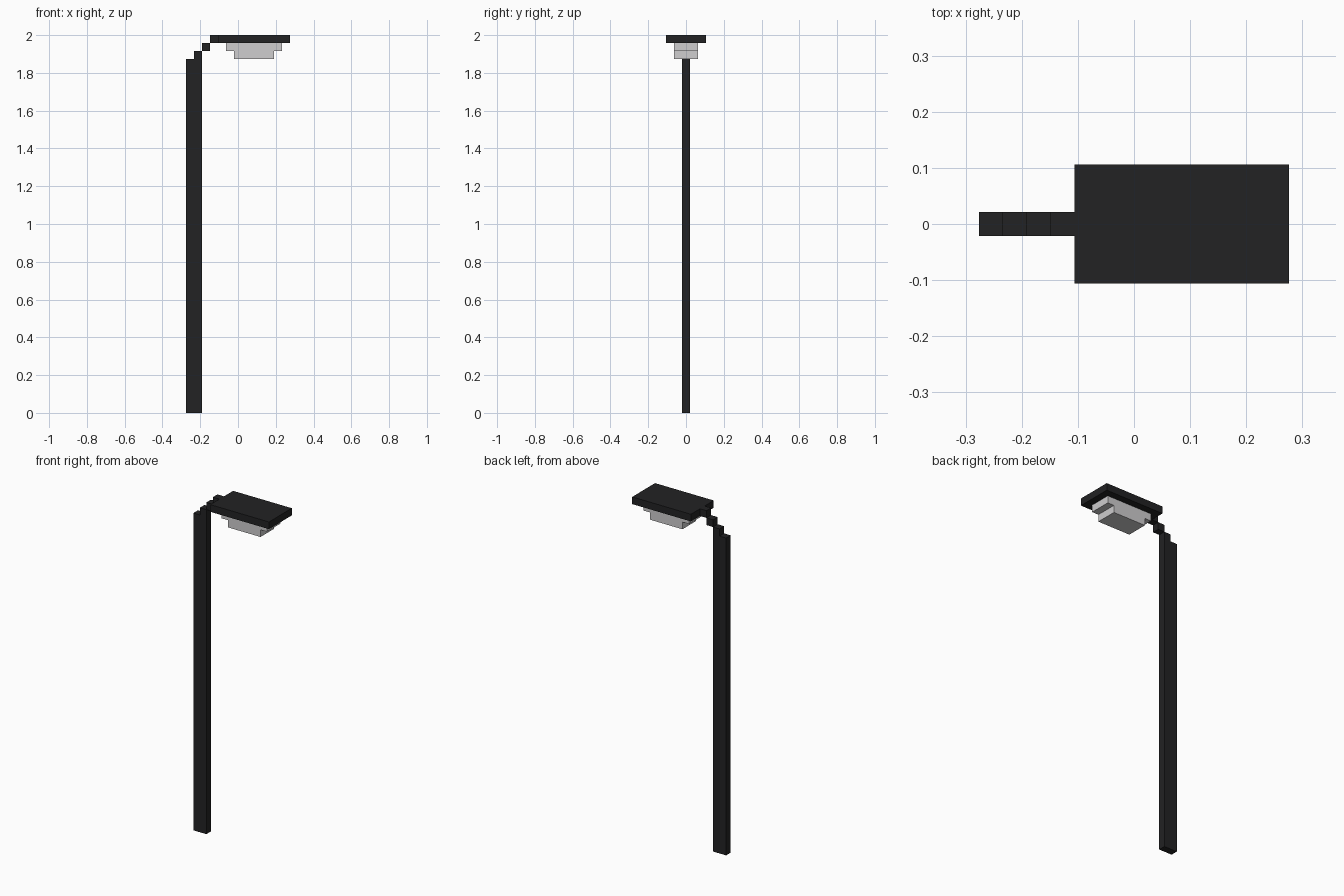
import bpy
import bmesh

if "Cube" in bpy.data.objects:
    bpy.data.objects.remove(bpy.data.objects["Cube"])

V = 2 / 47  # size of one block of the grid


def material(name, rgb):
    m = bpy.data.materials.new(name)
    m.diffuse_color = (*rgb, 1)
    m.use_nodes = True
    m.node_tree.nodes["Principled BSDF"].inputs["Base Color"].default_value = m.diffuse_color
    return m


black = material("black metal", (0.016, 0.016, 0.017))
white = material("pale lamp glass", (0.62, 0.61, 0.62))


def box(name, x0, x1, depth, z0, z1, mat):
    """Box in grid blocks, centred on y; x counts from the left edge."""
    bm = bmesh.new()
    bmesh.ops.create_cube(bm, size=1)
    for v in bm.verts:
        v.co.x = ((x0 if v.co.x < 0 else x1) - 6.5) * V
        v.co.y *= depth * V
        v.co.z = (z0 if v.co.z < 0 else z1) * V
    me = bpy.data.meshes.new(name)
    bm.to_mesh(me)
    bm.free()
    me.materials.append(mat)
    ob = bpy.data.objects.new(name, me)
    bpy.context.collection.objects.link(ob)


# Upright pole
box("pole", 0, 2, 1, 0, 44, black)

# Stepped arm rising to the head
for i in range(3):
    box(f"arm_step_{i + 1}", i + 1, i + 2, 1, 44 + i, 45 + i, black)

# Flat lamp head
box("lamp_head", 4, 13, 5, 46, 47, black)

# Two-tier lamp glass under the head
box("lamp_glass_upper", 5, 12, 3, 45, 46, white)
box("lamp_glass_lower", 6, 11, 3, 44, 45, white)
